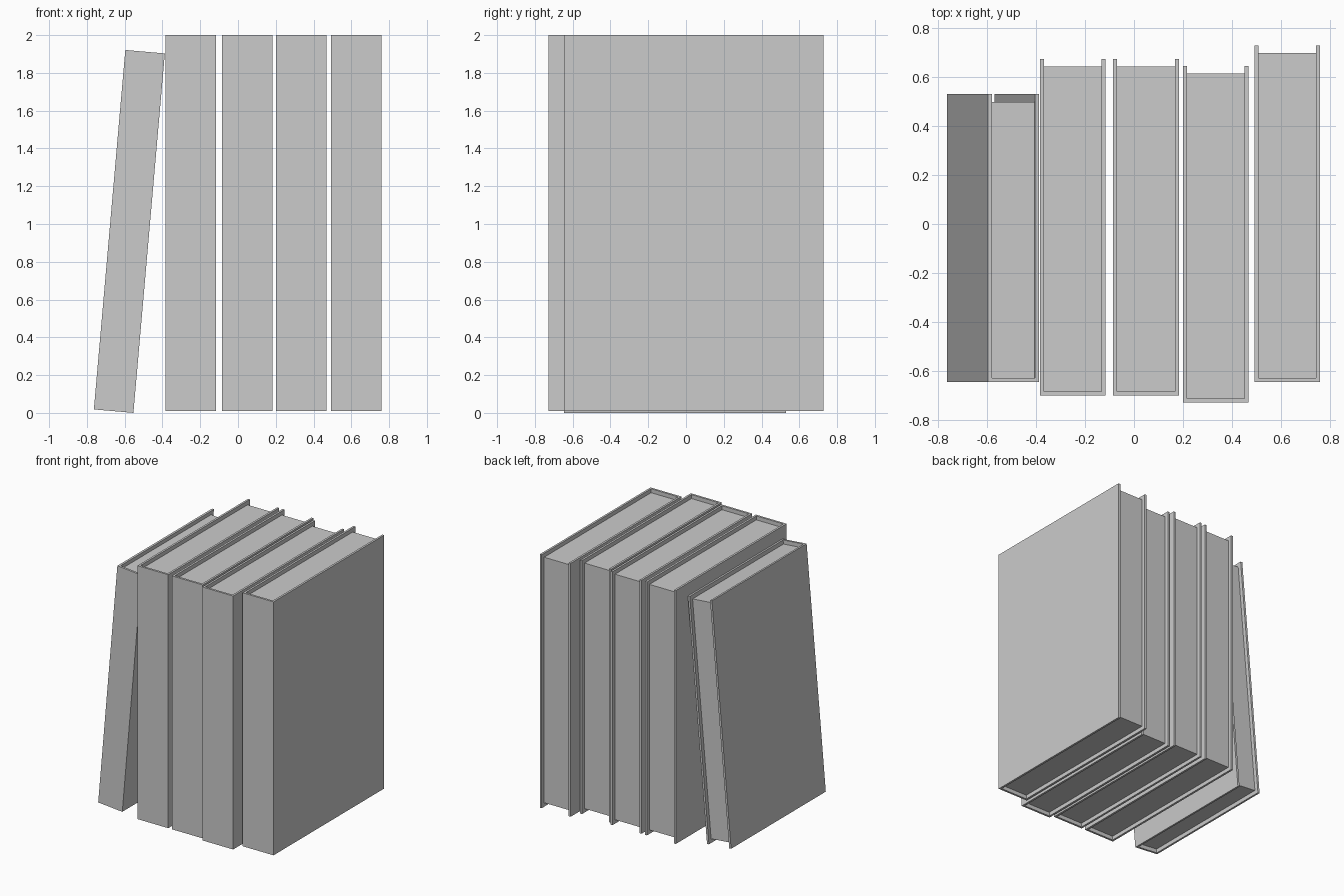
import bpy
import bmesh
from math import radians
from mathutils import Matrix

if "Cube" in bpy.data.objects:
    bpy.data.objects.remove(bpy.data.objects["Cube"], do_unlink=True)

grey = bpy.data.materials.new("light_grey")
grey.use_nodes = True
colour = (0.6, 0.6, 0.6, 1)
grey.diffuse_color = colour
grey.node_tree.nodes["Principled BSDF"].inputs["Base Color"].default_value = colour

BOARD = 0.0165   # cover board thickness
INSET = 0.031    # how far the boards overhang the pages


def extrude_profile(name, profile, bottom, top, place):
    """Solid with a flat xy outline, raised from bottom to top."""
    bm = bmesh.new()
    face = bm.faces.new([bm.verts.new((x, y, bottom)) for x, y in profile])
    raised = bmesh.ops.extrude_face_region(bm, geom=[face])["geom"]
    verts = [v for v in raised if isinstance(v, bmesh.types.BMVert)]
    bmesh.ops.translate(bm, verts=verts, vec=(0, 0, top - bottom))
    bmesh.ops.recalc_face_normals(bm, faces=bm.faces)
    mesh = bpy.data.meshes.new(name)
    bm.to_mesh(mesh)
    bm.free()
    mesh.materials.append(grey)
    obj = bpy.data.objects.new(name, mesh)
    obj.matrix_world = place
    bpy.context.collection.objects.link(obj)


def book(name, width, depth, height, place):
    """Cover wrapped round three sides of a page block; spine faces -y."""
    t = BOARD
    cover = [(0, 0), (width, 0), (width, depth), (width - t, depth),
             (width - t, t), (t, t), (t, depth), (0, depth)]
    extrude_profile(name + "_cover", cover, 0, height, place)
    back = depth - INSET
    pages = [(t, t), (width - t, t), (width - t, back), (t, back)]
    extrude_profile(name + "_pages", pages, INSET, height - INSET, place)


# Upright books: left edge x and spine y
upright = [(-0.384, -0.70), (-0.085, -0.70), (0.2, -0.729), (0.492, -0.645)]
for i, (x, y) in enumerate(upright, 1):
    book(f"upright_book_{i}", 0.268, 1.374, 1.99, Matrix.Translation((x, y, 0.01)))

# Thinner book leaning against the row
lean = Matrix.Translation((-0.763, -0.645, 0.0185)) @ Matrix.Rotation(radians(5), 4, "Y")
book("leaning_book", 0.21, 1.175, 1.91, lean)
